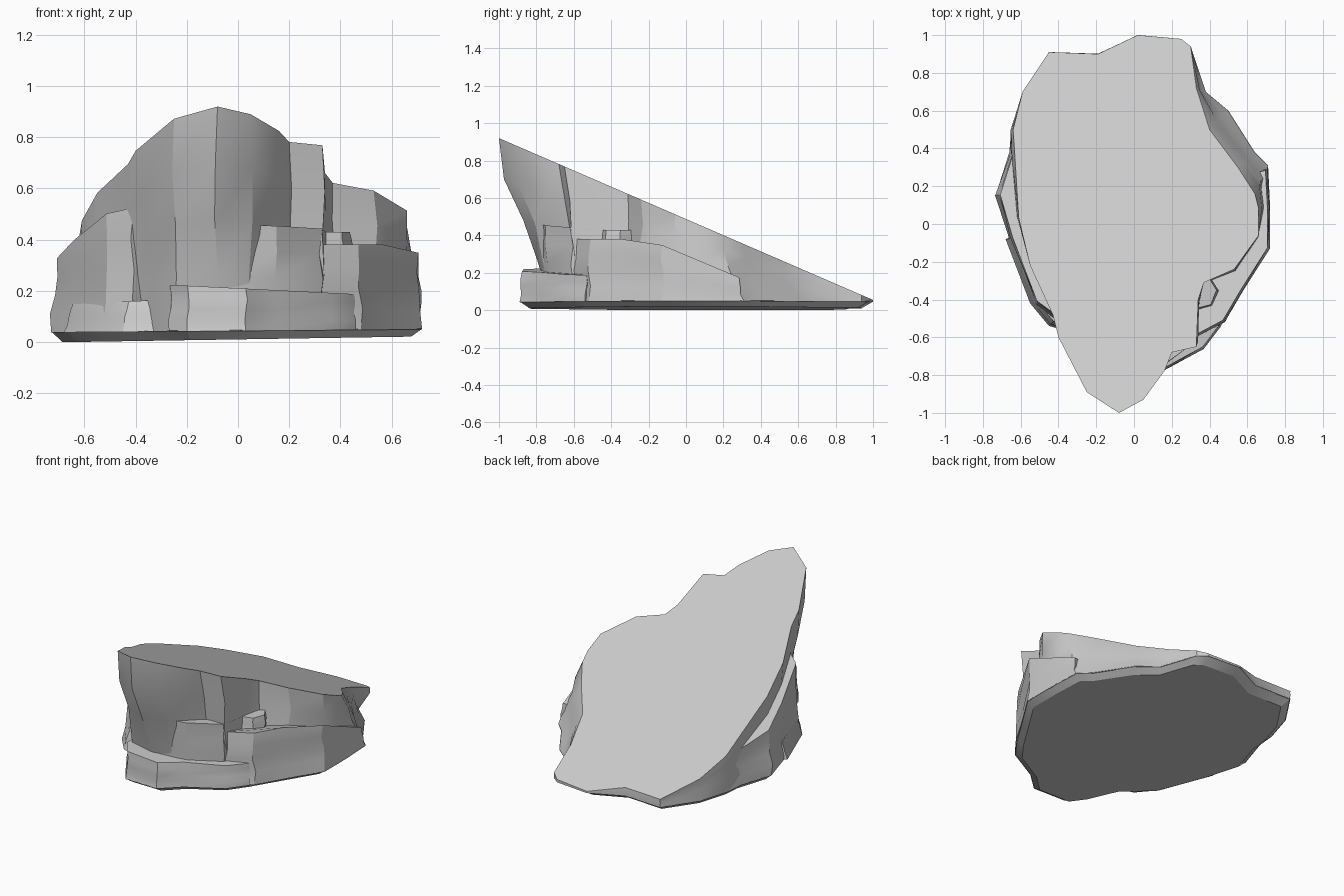
import bpy
import bmesh
import random
from mathutils import Vector

random.seed(4)
default_cube = bpy.data.objects.get("Cube")
if default_cube:
    bpy.data.objects.remove(default_cube, do_unlink=True)

# One plain stone colour
stone = bpy.data.materials.new("grey_stone")
stone.use_nodes = True
colour = (0.6, 0.6, 0.6, 1)
stone.diffuse_color = colour
stone.node_tree.nodes["Principled BSDF"].inputs["Base Color"].default_value = colour


def slope(x, y):
    """Height of the big flat cut across the top."""
    return 0.4875 - 0.4325 * y


def underside(x, y):
    """Gently tilted lower edge of the rock walls."""
    return 0.043 + 0.008 * x


def scaled(outline, factor):
    return [(x * factor, y * factor) for x, y in outline]


def rock(name, lower, upper, floor, roof, levels=(0, 0.25, 0.5, 0.75, 1), rough=0.012, bulge=0):
    """Loft a chiselled wall from the lower outline to the upper outline."""
    bm = bmesh.new()
    rings = []
    for t in levels:
        ring = []
        for (ax, ay), (bx, by) in zip(lower, upper):
            start = Vector((ax, ay, floor(ax, ay)))
            end = Vector((bx, by, roof(bx, by)))
            point = start.lerp(end, t)
            if 0 < t < 1:
                amount = rough * min(1, (end.z - start.z) * 4)
                point.x += random.uniform(-amount, amount)
                point.y += random.uniform(-amount, amount)
                # Overhanging front swells outwards near the top
                if by < -0.8 and t > 0.5:
                    point.y -= bulge
            ring.append(bm.verts.new(point))
        rings.append(ring)
    count = len(lower)
    for below, above in zip(rings, rings[1:]):
        for i in range(count):
            j = (i + 1) % count
            bm.faces.new((below[i], below[j], above[j], above[i]))
    bm.faces.new(rings[0][::-1])
    bm.faces.new(rings[-1])
    bmesh.ops.recalc_face_normals(bm, faces=bm.faces)
    mesh = bpy.data.meshes.new(name)
    bm.to_mesh(mesh)
    bm.free()
    mesh.materials.append(stone)
    obj = bpy.data.objects.new(name, mesh)
    bpy.context.collection.objects.link(obj)
    bpy.ops.object.select_all(action="DESELECT")
    obj.select_set(True)
    bpy.context.view_layer.objects.active = obj
    bpy.ops.object.shade_smooth_by_angle(angle=0.5)
    return obj


# Main mass: rim of the cut, paired with the foot of the wall below it
back_rim = [(0.3, 0.94), (0.25, 0.98), (0.02, 1), (-0.19, 0.9), (-0.45, 0.91)]
left_rim = [(-0.59, 0.7), (-0.64, 0.5), (-0.63, 0.35), (-0.61, 0.03), (-0.55, -0.22), (-0.43, -0.48)]
left_foot = [(-0.59, 0.7), (-0.65, 0.5), (-0.65, 0.35), (-0.62, 0.03), (-0.55, -0.2), (-0.36, -0.48)]
front_rim = [(-0.4, -0.6), (-0.25, -0.89), (-0.08, -1), (0.05, -0.93), (0.16, -0.78), (0.2, -0.68)]
front_foot = [(-0.32, -0.6), (-0.25, -0.7), (-0.08, -0.73), (0.04, -0.7), (0.13, -0.62), (0.2, -0.57)]
right_rim = [(0.33, -0.65), (0.34, -0.4), (0.37, -0.31), (0.53, -0.24), (0.66, -0.06),
             (0.66, 0.08), (0.64, 0.16), (0.55, 0.3), (0.4, 0.5), (0.33, 0.72)]
right_foot = [(0.34, -0.56), (0.36, -0.4), (0.39, -0.33), (0.55, -0.24), (0.68, -0.06),
              (0.7, 0.1), (0.71, 0.31), (0.64, 0.38), (0.5, 0.6), (0.38, 0.7)]
rock("main_rock", back_rim + left_foot + front_foot + right_foot,
     back_rim + left_rim + front_rim + right_rim, underside, slope, bulge=0.03)

# Side shelf just under the rim
shelf = [(-0.3, -0.4), (-0.42, -0.5), (-0.53, -0.42), (-0.66, -0.08), (-0.73, 0.16),
         (-0.66, 0.38), (-0.65, 0.5), (-0.59, 0.69), (-0.4, 0.5)]
rock("right_shelf", shelf, scaled(shelf, 0.97), underside, lambda x, y: 0.375 - 0.31 * y)

# Low bulge at the foot of the shelf
bulge = [(-0.28, -0.45), (-0.3, -0.58), (-0.45, -0.54), (-0.55, -0.42), (-0.68, -0.08), (-0.5, 0)]
rock("low_bulge", bulge, scaled(bulge, 0.95), underside, lambda x, y: 0.18 + 0.05 * x)

# Front step
step = [(-0.27, -0.5), (-0.27, -0.78), (-0.2, -0.88), (0.03, -0.89), (0.15, -0.78),
        (0.37, -0.66), (0.46, -0.54), (0.3, -0.4)]
rock("front_step", step, scaled(step, 0.985), underside, lambda x, y: 0.21 - 0.05 * x)

# Middle ledge
ledge = [(-0.03, -0.5), (-0.03, -0.79), (0.15, -0.75), (0.33, -0.62), (0.35, -0.37), (0.1, -0.3)]
rock("middle_ledge", scaled(ledge, 0.97), ledge, underside, lambda x, y: 0.39 - 0.085 * y)

# Broad side ledge, falling away to the back
terrace = [(0.3, -0.3), (0.33, -0.6), (0.48, -0.52), (0.58, -0.35), (0.72, -0.13),
           (0.72, 0.1), (0.71, 0.29), (0.4, 0.2)]
rock("left_ledge", terrace, scaled(terrace, 0.98), underside,
     lambda x, y: min(0.38, 0.295 - 0.42 * y))

# Small stone resting on the side ledge
chip = [(0.33, -0.34), (0.34, -0.46), (0.42, -0.44), (0.45, -0.36), (0.4, -0.28)]
rock("ledge_stone", chip, scaled(chip, 0.97), lambda x, y: 0.33, lambda x, y: 0.43)

# Thin tapered underside
foot = (back_rim + [(-0.59, 0.7), (-0.65, 0.5)] + [(-0.66, 0.38), (-0.73, 0.16), (-0.66, -0.08)]
        + [(-0.53, -0.42), (-0.36, -0.57)] + step[1:7]
        + [(0.58, -0.35), (0.72, -0.13), (0.72, 0.1)] + right_foot[6:])
rock("underside", scaled(foot, 0.94), foot, lambda x, y: max(0, 0.01 + 0.016 * x),
     lambda x, y: underside(x, y) + 0.003, levels=(0, 1))
